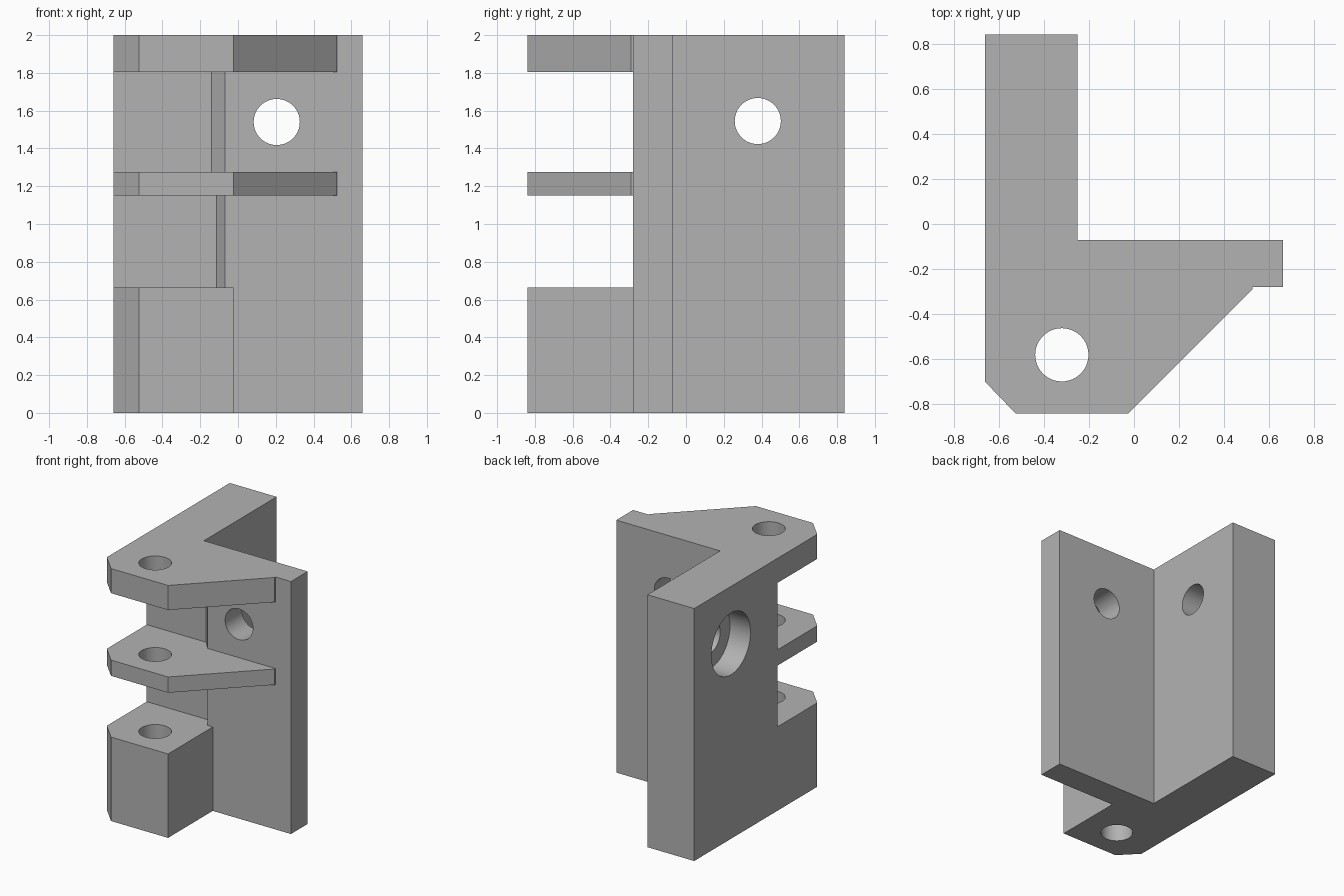
import bpy, bmesh, math
from mathutils import Matrix, Vector

default = bpy.data.objects.get("Cube")
if default:
    bpy.data.objects.remove(default, do_unlink=True)

TOP = 2.0
WALL_FRONT = -0.28

grey = bpy.data.materials.new("machined_grey")
grey.use_nodes = True
grey.diffuse_color = (0.45, 0.45, 0.45, 1)
grey.node_tree.nodes["Principled BSDF"].inputs["Base Color"].default_value = grey.diffuse_color


def make_object(name, bm):
    bmesh.ops.recalc_face_normals(bm, faces=bm.faces)
    mesh = bpy.data.meshes.new(name)
    bm.to_mesh(mesh)
    bm.free()
    obj = bpy.data.objects.new(name, mesh)
    bpy.context.collection.objects.link(obj)
    mesh.materials.append(grey)
    return obj


def prism(name, outline, low, high):
    """Extrude a plan outline between two heights."""
    bm = bmesh.new()
    face = bm.faces.new([bm.verts.new((x, y, low)) for x, y in outline])
    new = bmesh.ops.extrude_face_region(bm, geom=[face])["geom"]
    bmesh.ops.translate(bm, vec=(0, 0, high - low),
                        verts=[v for v in new if isinstance(v, bmesh.types.BMVert)])
    return make_object(name, bm)


def drill(name, start, end, radius):
    """Cylinder running from start to end."""
    a, b = Vector(start), Vector(end)
    turn = (b - a).to_track_quat('Z', 'Y').to_matrix().to_4x4()
    bm = bmesh.new()
    bmesh.ops.create_cone(bm, cap_ends=True, segments=64, radius1=radius, radius2=radius,
                          depth=(b - a).length,
                          matrix=Matrix.Translation((a + b) / 2) @ turn)
    return make_object(name, bm)


def cut(body, cutter):
    cutter.hide_render = True
    mod = body.modifiers.new(cutter.name, 'BOOLEAN')
    mod.operation = 'DIFFERENCE'
    mod.solver = 'EXACT'
    mod.object = cutter
    bpy.context.view_layer.objects.active = body
    bpy.ops.object.modifier_apply(modifier=mod.name)
    bpy.data.objects.remove(cutter, do_unlink=True)


# Full-height bracket: two walls at a right angle and the lug corner
bracket = prism("hinge_bracket", [
    (-0.66, 0.84), (-0.66, -0.70), (-0.525, -0.84), (-0.025, -0.84),
    (0.525, -0.29), (0.525, WALL_FRONT), (0.66, WALL_FRONT),
    (0.66, -0.07), (-0.25, -0.07), (-0.25, 0.84)], 0, TOP)

# Gaps between the base block and the two lugs, with a sloped step at the back
for name, low, high, step in (("lower_gap", 0.665, 1.15, -0.115),
                              ("upper_gap", 1.275, 1.805, -0.14)):
    cut(bracket, prism(name, [(-1, -1), (1, -1), (1, WALL_FRONT), (-0.07, WALL_FRONT),
                              (step, -0.2), (-1, -0.2)], low, high))

# Clear the corner beside the base block
cut(bracket, prism("block_side", [(-0.025, -1), (1, -1), (1, WALL_FRONT),
                                  (-0.025, WALL_FRONT)], -0.1, 0.9))

# Pin hole, one bolt hole in each wall, and the counterbore in the side wall
cut(bracket, drill("pin_hole", (-0.32, -0.58, -0.1), (-0.32, -0.58, 2.1), 0.118))
cut(bracket, drill("front_bolt_hole", (0.205, -0.5, 1.54), (0.205, 0.1, 1.54), 0.122))
cut(bracket, drill("side_bolt_hole", (-0.8, 0.38, 1.545), (-0.1, 0.38, 1.545), 0.122))
cut(bracket, drill("counterbore", (-0.8, 0.38, 1.545), (-0.48, 0.38, 1.545), 0.245))

# Smooth holes, sharp corners
bpy.ops.object.select_all(action='DESELECT')
bracket.select_set(True)
bpy.context.view_layer.objects.active = bracket
bpy.ops.object.shade_smooth_by_angle(angle=math.radians(25))
